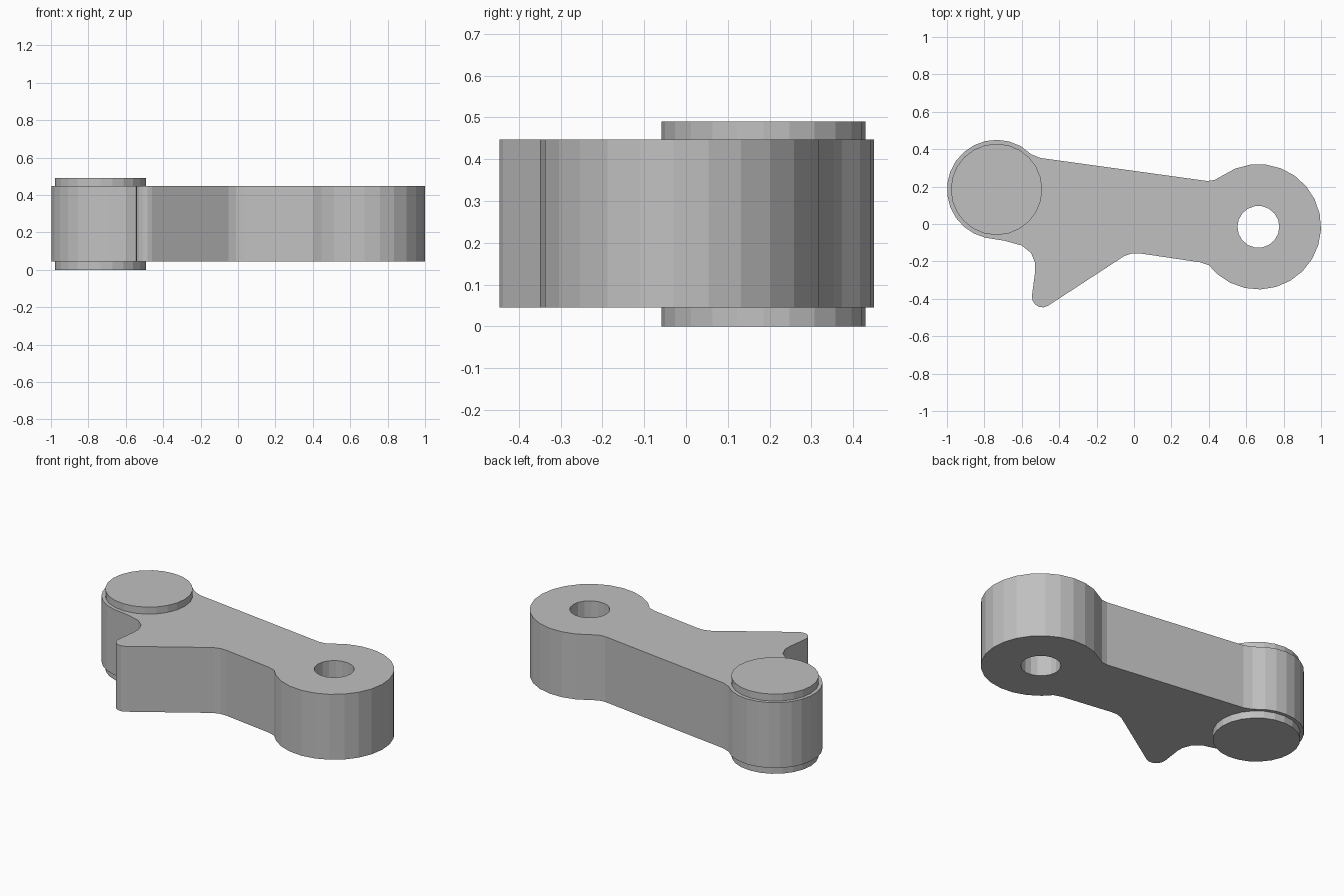
import bpy, bmesh
from math import cos, sin, radians

cube = bpy.data.objects.get("Cube")
if cube:
    bpy.data.objects.remove(cube, do_unlink=True)

grey = bpy.data.materials.new("light grey metal")
grey.use_nodes = True
colour = (0.53, 0.53, 0.53, 1)
grey.diffuse_color = colour
grey.node_tree.nodes["Principled BSDF"].inputs["Base Color"].default_value = colour

EYE = (0.665, -0.015)     # centre of the drilled end
PIN = (-0.735, 0.185)     # centre of the pinned end


def arc(centre, radius, start, end, steps):
    """Points along an arc, angles in degrees, both ends included."""
    angles = [radians(start + (end - start) * i / steps) for i in range(steps + 1)]
    return [(centre[0] + radius * cos(a), centre[1] + radius * sin(a)) for a in angles]


def circle(centre, radius, sides):
    return arc(centre, radius, 0, 360, sides)[:-1]


def extrude_profile(name, loops, bottom, top):
    """Fill the closed loops (inner ones become holes) and extrude upwards."""
    bm = bmesh.new()
    for loop in loops:
        verts = [bm.verts.new((x, y, bottom)) for x, y in loop]
        for a, b in zip(verts, verts[1:] + verts[:1]):
            bm.edges.new((a, b))
    bmesh.ops.triangle_fill(bm, edges=bm.edges[:], use_beauty=True, use_dissolve=False)
    result = bmesh.ops.extrude_face_region(bm, geom=bm.faces[:], use_keep_orig=True)
    moved = [g for g in result["geom"] if isinstance(g, bmesh.types.BMVert)]
    bmesh.ops.translate(bm, verts=moved, vec=(0, 0, top - bottom))
    bmesh.ops.recalc_face_normals(bm, faces=bm.faces[:])
    mesh = bpy.data.meshes.new(name)
    bm.to_mesh(mesh)
    bm.free()
    mesh.materials.append(grey)
    obj = bpy.data.objects.new(name, mesh)
    bpy.context.collection.objects.link(obj)
    return obj


# Lever arm outline, counter-clockwise
outline = (
    arc(EYE, 0.335, -131, 126, 18)                              # drilled end
    + [(0.43, 0.235), (0.39, 0.23), (-0.50, 0.353), (-0.55, 0.373)]  # back edge
    + arc(PIN, 0.265, 61, 257, 14)                              # pinned end
    + [(-0.69, -0.09), (-0.6, -0.115), (-0.55, -0.155),         # notch
       (-0.528, -0.21), (-0.528, -0.25)]
    + arc((-0.49, -0.39), 0.056, 175, 302, 5)                   # tip of the spur
    + [(-0.05, -0.17), (-0.01, -0.157), (0.03, -0.157),         # front edge
       (0.355, -0.205), (0.4, -0.22)]
)
extrude_profile("lever_arm", [outline, circle(EYE, 0.112, 18)], 0.045, 0.447)

# Pin standing proud of both faces
extrude_profile("pin", [circle(PIN, 0.244, 24)], 0.0, 0.49)
